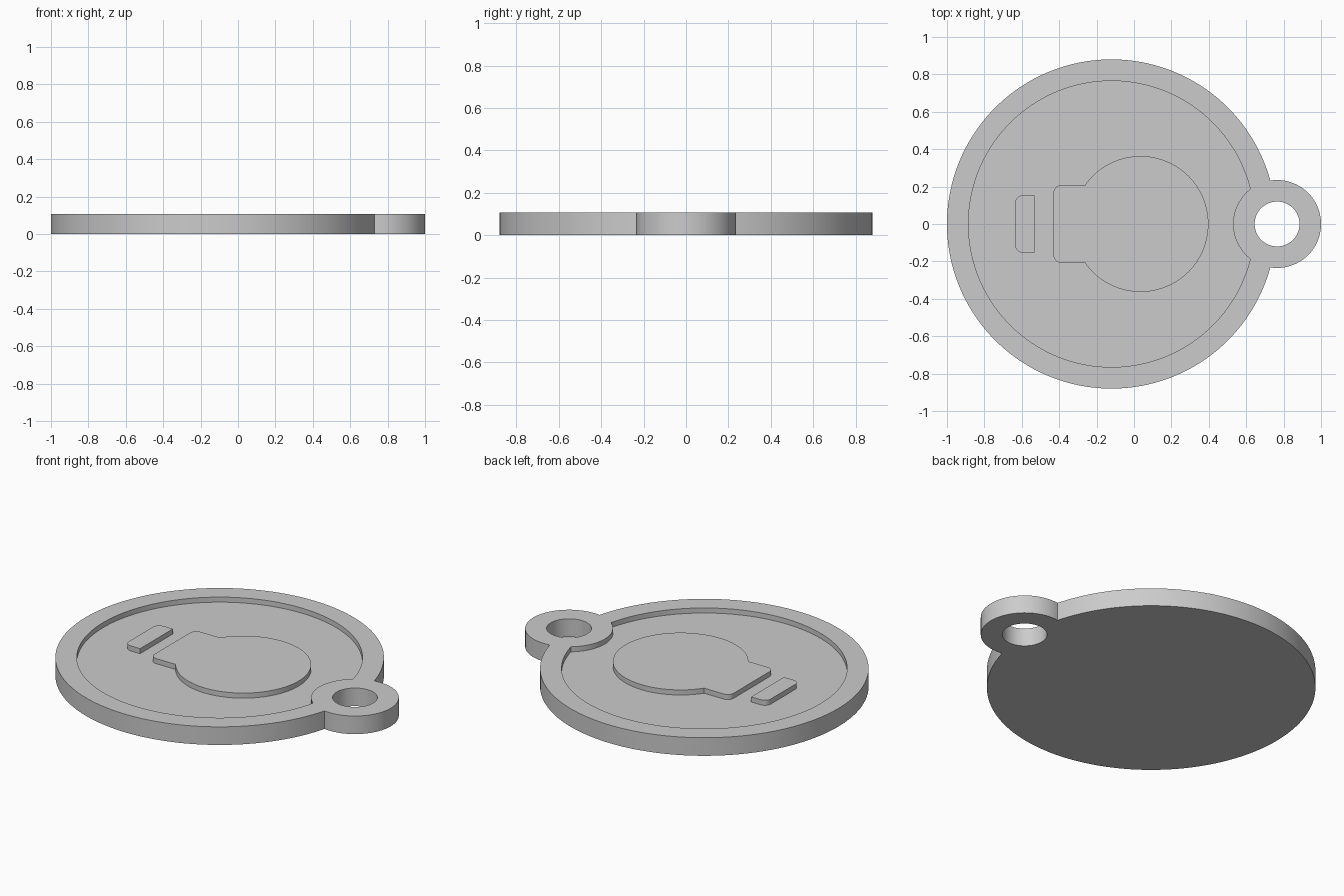
import bpy
import bmesh
from math import pi, cos, sin, acos, asin, atan2, sqrt, radians

cube = bpy.data.objects.get("Cube")
if cube:
    bpy.data.objects.remove(cube, do_unlink=True)

# Overall sizes
DISC_X, DISC_R, RECESS_R = -0.12, 0.88, 0.765
LUG_X, LUG_R, HOLE_R = 0.765, 0.235, 0.12
TOP, FLOOR = 0.107, 0.077

grey = bpy.data.materials.new("light grey")
grey.use_nodes = True
grey.diffuse_color = (0.6, 0.6, 0.6, 1)
grey.node_tree.nodes["Principled BSDF"].inputs["Base Color"].default_value = (0.6, 0.6, 0.6, 1)


def arc(cx, cy, r, start, end, steps):
    """Points along a circular arc."""
    angles = [start + (end - start) * i / steps for i in range(steps + 1)]
    return [(cx + r * cos(a), cy + r * sin(a)) for a in angles]


def prism(name, outline, z0, z1):
    """Extrude a flat outline from z0 to z1."""
    bm = bmesh.new()
    base = bm.faces.new([bm.verts.new((x, y, z0)) for x, y in outline])
    ext = bmesh.ops.extrude_face_region(bm, geom=[base], use_keep_orig=True)
    top = [v for v in ext["geom"] if isinstance(v, bmesh.types.BMVert)]
    bmesh.ops.translate(bm, verts=top, vec=(0, 0, z1 - z0))
    bmesh.ops.recalc_face_normals(bm, faces=bm.faces)
    mesh = bpy.data.meshes.new(name)
    bm.to_mesh(mesh)
    bm.free()
    mesh.materials.append(grey)
    obj = bpy.data.objects.new(name, mesh)
    bpy.context.collection.objects.link(obj)
    return obj


def select(obj):
    bpy.ops.object.select_all(action="DESELECT")
    obj.select_set(True)
    bpy.context.view_layer.objects.active = obj


def cut(obj, cutter):
    """Subtract a helper solid and discard it."""
    mod = obj.modifiers.new("cut", "BOOLEAN")
    mod.operation, mod.solver, mod.object = "DIFFERENCE", "EXACT", cutter
    select(obj)
    bpy.ops.object.modifier_apply(modifier=mod.name)
    bpy.data.objects.remove(cutter, do_unlink=True)


def crossing(radius):
    """Angles on the disc circle and lug circle where the two meet."""
    d = LUG_X - DISC_X
    a = (d * d + radius ** 2 - LUG_R ** 2) / (2 * d)
    h = sqrt(radius ** 2 - a * a)
    return acos(a / radius), atan2(h, a - d)


# Disc and lug in one outline
disc_a, lug_a = crossing(DISC_R)
outline = arc(DISC_X, 0, DISC_R, disc_a, 2 * pi - disc_a, 160)
outline += arc(LUG_X, 0, LUG_R, -lug_a, lug_a, 64)[1:-1]
body = prism("tag_body", outline, 0, TOP)

# Shallow recess, leaving the lug collar standing
disc_a, lug_a = crossing(RECESS_R)
outline = arc(DISC_X, 0, RECESS_R, disc_a, 2 * pi - disc_a, 160)
outline += arc(LUG_X, 0, LUG_R, 2 * pi - lug_a, lug_a, 40)[1:-1]
cut(body, prism("recess_cutter", outline, FLOOR, TOP + 0.1))

# Ring hole
cut(body, prism("hole_cutter", arc(LUG_X, 0, HOLE_R, 0, 2 * pi, 64)[:-1], -0.1, TOP + 0.1))

# Raised round emblem with a squared tab
EMB_X, EMB_R, TAB_X, TAB_Y, CORNER = 0.035, 0.363, -0.43, 0.207, 0.04
start = pi - asin(TAB_Y / EMB_R)
outline = arc(EMB_X, 0, EMB_R, -start, start, 96)
outline += arc(TAB_X + CORNER, TAB_Y - CORNER, CORNER, pi / 2, pi, 8)
outline += arc(TAB_X + CORNER, CORNER - TAB_Y, CORNER, pi, 1.5 * pi, 8)
emblem = prism("raised_emblem", outline, FLOOR - 0.01, TOP)

# Raised bar with two rounded corners
BAR_L, BAR_R, BAR_Y = -0.635, -0.533, 0.153
outline = [(BAR_R, -BAR_Y), (BAR_R, BAR_Y)]
outline += arc(BAR_L + CORNER, BAR_Y - CORNER, CORNER, pi / 2, pi, 8)
outline += arc(BAR_L + CORNER, CORNER - BAR_Y, CORNER, pi, 1.5 * pi, 8)
bar = prism("raised_bar", outline, FLOOR - 0.01, TOP)

# Smooth round walls, crisp rims
for part in (body, emblem, bar):
    select(part)
    bpy.ops.object.shade_smooth_by_angle(angle=radians(30))
